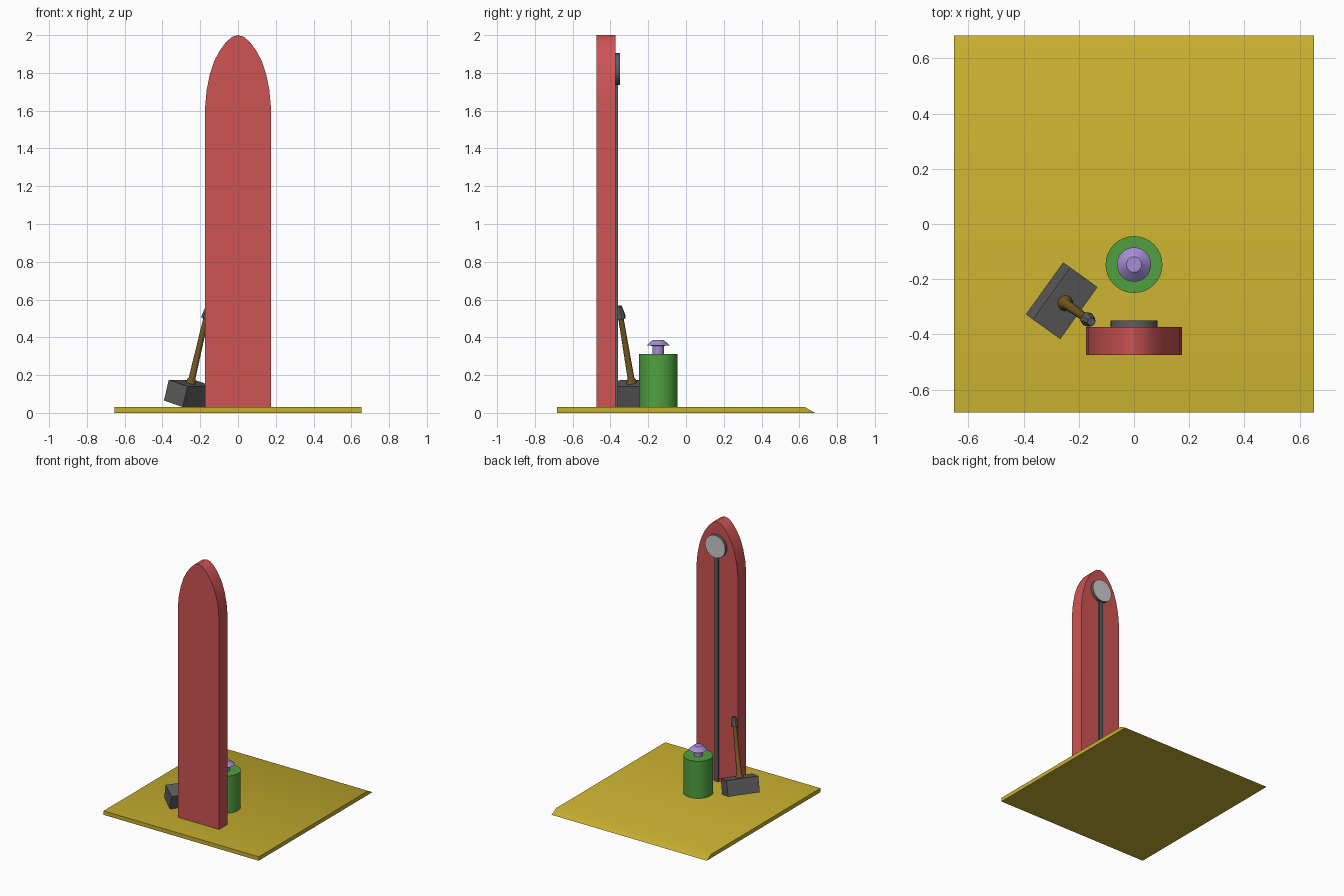
import bpy, bmesh, math
from mathutils import Matrix, Vector

default = bpy.data.objects.get("Cube")
if default:
    bpy.data.objects.remove(default)


def material(name, srgb):
    m = bpy.data.materials.new(name)
    m.use_nodes = True
    col = [((c / 255 + 0.055) / 1.055) ** 2.4 for c in srgb] + [1]
    m.diffuse_color = col
    m.node_tree.nodes["Principled BSDF"].inputs["Base Color"].default_value = col
    return m


red = material("red", (206, 84, 84))
yellow = material("yellow", (199, 175, 47))
green = material("green", (80, 160, 64))
purple = material("purple", (165, 140, 212))
dark_grey = material("dark grey", (94, 94, 94))
light_grey = material("light grey", (204, 204, 204))
brown = material("brown", (116, 88, 32))


def finish(name, bm, mat, matrix=Matrix()):
    """Turn a bmesh into a placed object, smooth with sharp edges kept."""
    bmesh.ops.recalc_face_normals(bm, faces=bm.faces)
    mesh = bpy.data.meshes.new(name)
    bm.to_mesh(mesh)
    bm.free()
    mesh.materials.append(mat)
    mesh.shade_smooth()
    mesh.set_sharp_from_angle(angle=math.radians(30))
    ob = bpy.data.objects.new(name, mesh)
    ob.matrix_world = matrix
    bpy.context.collection.objects.link(ob)
    return ob


def prism(name, outline, vector, mat):
    """Extrude a closed outline along a vector."""
    bm = bmesh.new()
    face = bm.faces.new([bm.verts.new(p) for p in outline])
    new = bmesh.ops.extrude_face_region(bm, geom=[face], use_keep_orig=True)["geom"]
    verts = [v for v in new if isinstance(v, bmesh.types.BMVert)]
    bmesh.ops.translate(bm, verts=verts, vec=Vector(vector))
    return finish(name, bm, mat)


def box(name, size, mat, matrix):
    bm = bmesh.new()
    bmesh.ops.create_cube(bm, size=1)
    bmesh.ops.scale(bm, vec=size, verts=bm.verts)
    return finish(name, bm, mat, matrix)


def lathe(name, profile, mat, matrix, sides=32):
    """Capped rings of (radius, height) around local z."""
    bm = bmesh.new()
    rings = []
    for r, z in profile:
        angles = [math.tau * i / sides for i in range(sides)]
        rings.append([bm.verts.new((r * math.cos(a), r * math.sin(a), z)) for a in angles])
    for low, high in zip(rings, rings[1:]):
        for i in range(sides):
            j = (i + 1) % sides
            bm.faces.new((low[i], low[j], high[j], high[i]))
    bm.faces.new(rings[0])
    bm.faces.new(rings[-1])
    return finish(name, bm, mat, matrix)


# Base board with a sloped back edge
W, D, T = 0.653, 0.683, 0.03
prism("base_board", [(-W, -D, 0), (-W, D, 0), (-W, 0.63, T), (-W, -D, T)], (2 * W, 0, 0), yellow)

# Tall tower with a rounded top
arch = [(0.174, T), (0.174, 1.62), (0.166, 1.71), (0.15, 1.79), (0.127, 1.86),
        (0.1, 1.912), (0.068, 1.957), (0.034, 1.99)]
outline = arch + [(0, 2.0)] + [(-x, z) for x, z in reversed(arch)]
prism("tower", [(x, -0.475, z) for x, z in outline], (0, 0.101, 0), red)

# Track and bell on the back of the tower
box("track", (0.03, 0.014, 1.74), dark_grey, Matrix.Translation((0, -0.368, 0.9)))
facing_back = Matrix.Translation((0, -0.376, 1.82)) @ Matrix.Rotation(-math.pi / 2, 4, "X")
bell = lathe("bell", [(0.085, 0), (0.085, 0.026)], dark_grey, facing_back)
bell.data.materials.append(light_grey)
for face in bell.data.polygons:
    face.material_index = int(abs(face.normal.z) > 0.9)

# Strike post with its button
post = Matrix.Translation((0, -0.147, 0))
lathe("strike_post", [(0.103, T), (0.103, 0.312)], green, post)
lathe("strike_button", [(0.03, 0.31), (0.03, 0.355), (0.062, 0.357), (0.028, 0.387)], purple, post)

# Mallet leaning on the tower, built around the centre of its head
lean = (Matrix.Translation((-0.262, -0.278, 0.103))
        @ Matrix.Rotation(math.radians(-35.7), 4, "Z")
        @ Matrix.Rotation(math.radians(16), 4, "Y"))
box("mallet_head", (0.127, 0.232, 0.114), dark_grey, lean)
lathe("mallet_handle", [(0.029, 0.055), (0.027, 0.066), (0.018, 0.085), (0.014, 0.42)],
      brown, lean, 12)
lathe("mallet_grip", [(0.026, 0.412), (0.026, 0.428), (0.015, 0.481)], dark_grey, lean, 8)
